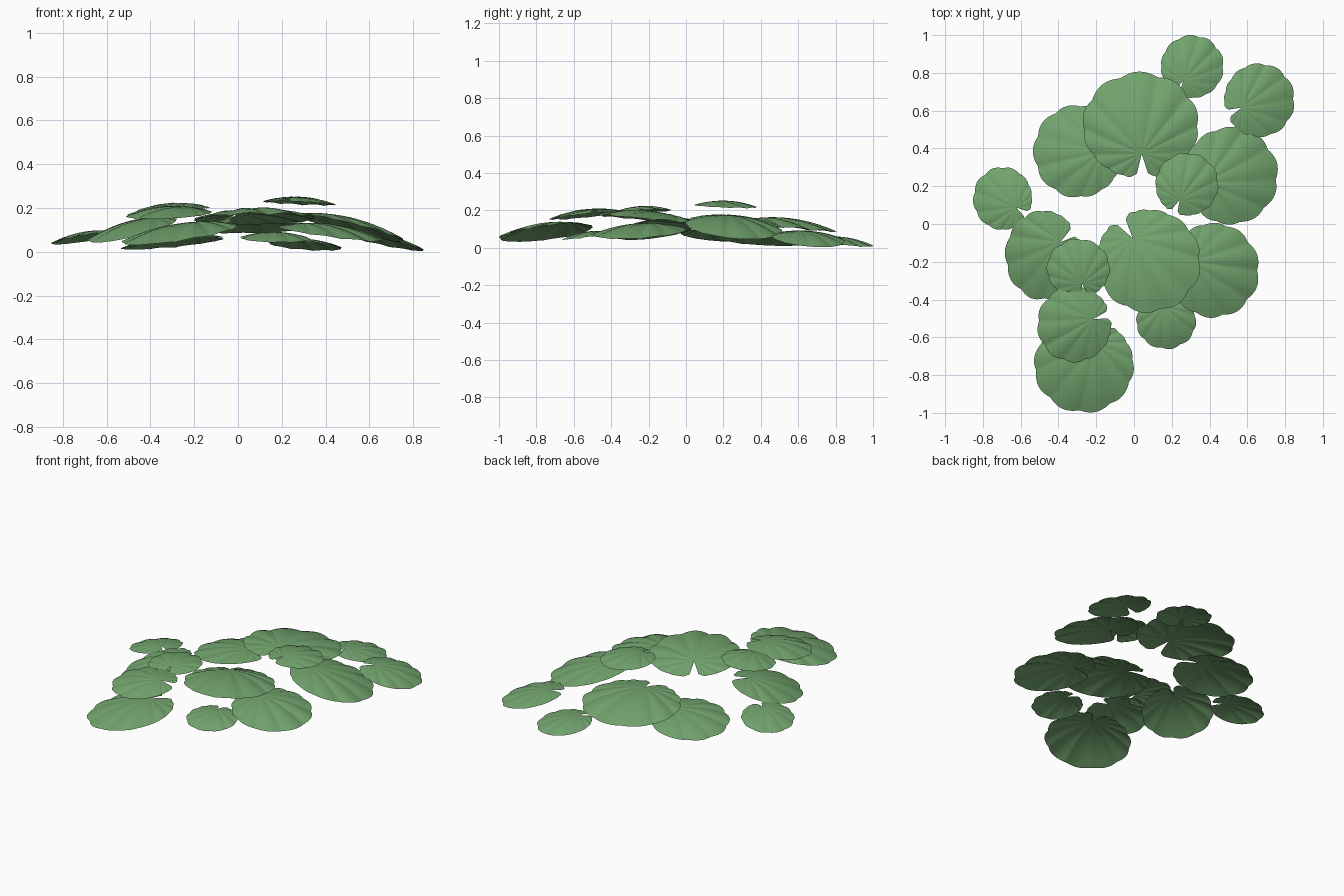
import bpy, bmesh, math, random

if "Cube" in bpy.data.objects:
    bpy.data.objects.remove(bpy.data.objects["Cube"])

random.seed(4)

green = bpy.data.materials.new("leaf green")
green.diffuse_color = (0.17, 0.37, 0.155, 1)
green.use_nodes = True
green.node_tree.nodes["Principled BSDF"].inputs["Base Color"].default_value = green.diffuse_color

RINGS, RAYS, LOBES = 9, 130, 13


def leaf(name, cx, cy, rx, ry, notch_deg, high, low, uphill_deg=None):
    """Domed round leaf: veins fan out from a notch, the blade slopes down from its uphill side."""
    ndir = math.radians(notch_deg)
    dx, dy = math.cos(ndir), math.sin(ndir)
    up = ndir if uphill_deg is None else math.radians(uphill_deg)
    off, gap = 0.54, 0.25                   # notch tip offset (of radius), half opening
    size = (rx + ry) / 2
    depth = [random.uniform(0.6, 1.4) for _ in range(LOBES + 1)]
    bm = bmesh.new()

    def point(t, s, a):
        # ray from the notch tip to the unit circle, scalloped at the rim
        ux, uy = math.cos(ndir + a), math.sin(ndir + a)
        b = off * math.cos(a)
        reach = -b + math.sqrt(b * b + 1 - off * off)
        lobe = s * LOBES
        wave = abs(math.sin(math.pi * lobe)) - 0.6
        fold = wave * depth[min(int(lobe), LOBES - 1)]
        rim = reach * (1 + 0.04 * wave * t * t)
        edge = min(s, 1 - s)
        if edge < 0.04:                     # rounded corners beside the notch
            rim *= 0.84 + 4 * edge
        px, py = off * dx + ux * rim * t, off * dy + uy * rim * t
        rho2 = px * px + py * py
        along = px * math.cos(up) + py * math.sin(up)
        z = (high + low) / 2 + (high - low) / 2 * along
        z += 0.17 * size * (1 - rho2) + 0.028 * size * fold * t * reach
        return (cx + px * rx, cy + py * ry, max(z, 0.0))

    tip = bm.verts.new(point(0, 0.5, math.pi))
    prev = None
    for j in range(RAYS + 1):
        s = j / RAYS
        a = gap + s * (2 * math.pi - 2 * gap)
        ray = [tip] + [bm.verts.new(point(i / RINGS, s, a)) for i in range(1, RINGS + 1)]
        if prev:
            bm.faces.new((tip, prev[1], ray[1]))
            for i in range(1, RINGS):
                bm.faces.new((prev[i], prev[i + 1], ray[i + 1], ray[i]))
        prev = ray
    for f in bm.faces:
        f.smooth = True
    bm.normal_update()
    me = bpy.data.meshes.new(name)
    bm.to_mesh(me)
    bm.free()
    me.materials.append(green)
    bpy.context.collection.objects.link(bpy.data.objects.new(name, me))


# name, centre x, y, radius x, y, notch direction, height uphill, height downhill, uphill direction
leaf("leaf_back_small", 0.308, 0.833, 0.165, 0.165, 238, 0.05, 0.006)
leaf("leaf_back_right", 0.663, 0.655, 0.185, 0.193, 202, 0.088, 0.004)
leaf("leaf_back_big", 0.035, 0.522, 0.305, 0.278, 272, 0.135, 0.085)
leaf("leaf_back_left", -0.295, 0.385, 0.235, 0.243, 0, 0.068, 0.01, -35)
leaf("leaf_right", 0.51, 0.255, 0.25, 0.255, 195, 0.175, 0.046, 200)
leaf("leaf_top_right", 0.28, 0.21, 0.165, 0.165, 245, 0.232, 0.213, 220)
leaf("leaf_left_small", -0.695, 0.135, 0.155, 0.165, -32, 0.092, 0.034)
leaf("leaf_left", -0.48, -0.165, 0.20, 0.235, 33, 0.157, 0.042)
leaf("leaf_top_left", -0.295, -0.235, 0.165, 0.155, 283, 0.205, 0.185, 40)
leaf("leaf_front_left_upper", -0.315, -0.53, 0.195, 0.20, 15, 0.195, 0.15, 65)
leaf("leaf_front_left", -0.265, -0.748, 0.262, 0.248, 65, 0.13, 0.032, 38)
leaf("leaf_front_big", 0.075, -0.195, 0.275, 0.27, 124, 0.175, 0.125, 280)
leaf("leaf_front_right", 0.42, -0.245, 0.24, 0.248, 160, 0.118, 0.048, 155)
leaf("leaf_front_small", 0.17, -0.515, 0.157, 0.145, 100, 0.08, 0.043)
